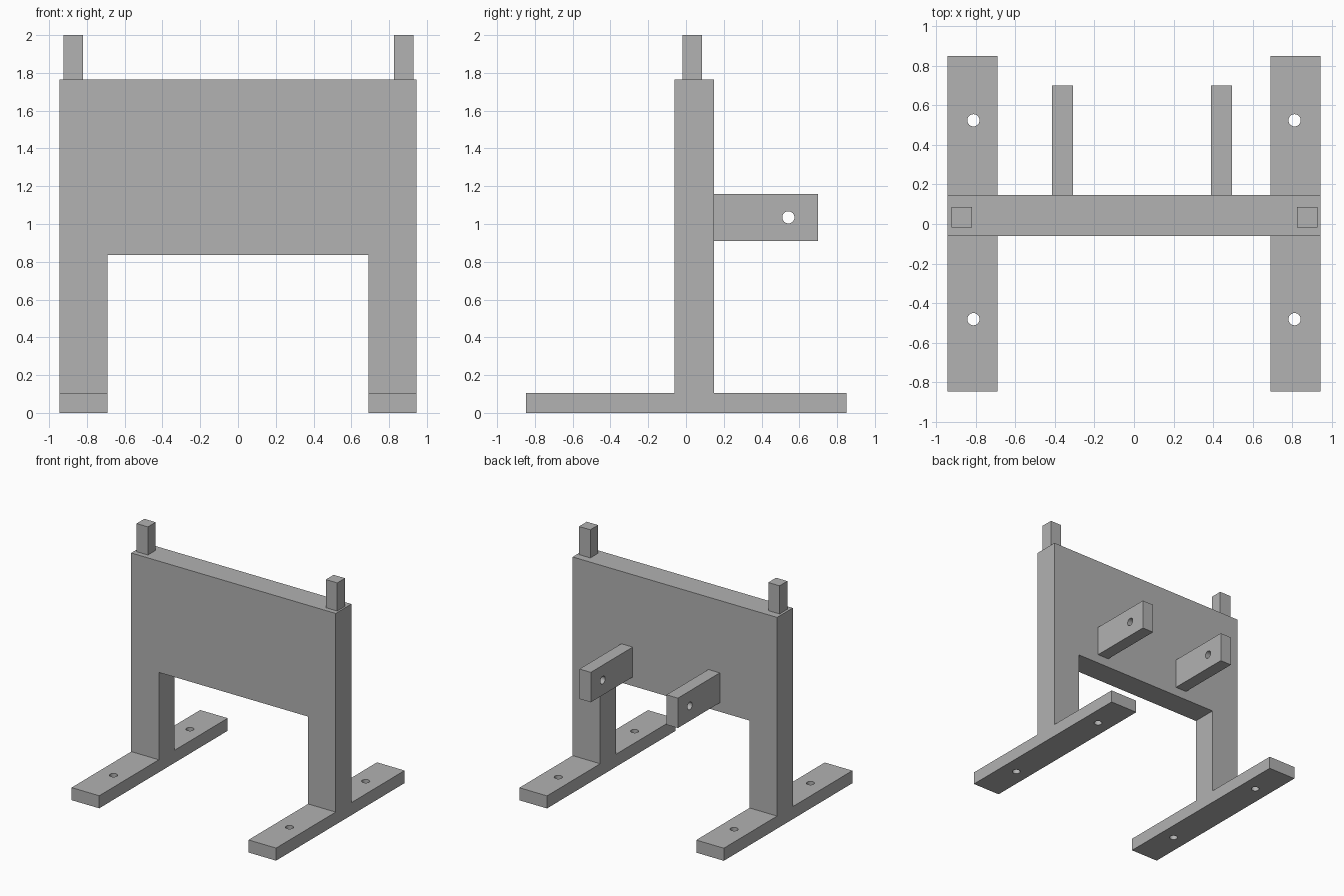
import bpy
import bmesh
from mathutils import Matrix, Vector

cube = bpy.data.objects.get("Cube")
if cube:
    bpy.data.objects.remove(cube, do_unlink=True)

GREY = (0.445, 0.445, 0.445, 1)
grey = bpy.data.materials.new("plain grey")
grey.use_nodes = True
grey.diffuse_color = GREY
grey.node_tree.nodes["Principled BSDF"].inputs["Base Color"].default_value = GREY

HALF = 0.945                     # half width of the stand
INNER = 0.69                     # inner edge of the legs
FRONT, BACK = -0.06, 0.147       # panel thickness
TOP = 1.765


def make_object(name, bm):
    bmesh.ops.recalc_face_normals(bm, faces=bm.faces)
    mesh = bpy.data.meshes.new(name)
    bm.to_mesh(mesh)
    bm.free()
    mesh.materials.append(grey)
    obj = bpy.data.objects.new(name, mesh)
    bpy.context.collection.objects.link(obj)
    return obj


def box(name, low, high):
    low, high = Vector(low), Vector(high)
    bm = bmesh.new()
    place = Matrix.Translation((low + high) / 2) @ Matrix.Diagonal((high - low).to_4d())
    bmesh.ops.create_cube(bm, size=1, matrix=place)
    return make_object(name, bm)


def combine(target, tool, operation):
    """Apply a boolean and remove its tool."""
    mod = target.modifiers.new(operation.lower(), 'BOOLEAN')
    mod.operation, mod.solver, mod.object = operation, 'EXACT', tool
    tool.hide_render = True
    bpy.context.view_layer.objects.active = target
    bpy.ops.object.modifier_apply(modifier=mod.name)
    bpy.data.objects.remove(tool, do_unlink=True)


def drill(target, centre, radius, axis):
    bm = bmesh.new()
    turn = Vector((0, 0, 1)).rotation_difference(Vector(axis)).to_matrix().to_4x4()
    bmesh.ops.create_cone(bm, cap_ends=True, segments=32, radius1=radius,
                          radius2=radius, depth=0.4,
                          matrix=Matrix.Translation(centre) @ turn)
    combine(target, make_object("hole_cutter", bm), 'DIFFERENCE')


# Panel with two legs, extruded from its front outline
outline = [(-HALF, 0), (-INNER, 0), (-INNER, 0.835), (INNER, 0.835),
           (INNER, 0), (HALF, 0), (HALF, TOP), (-HALF, TOP)]
bm = bmesh.new()
face = bm.faces.new([bm.verts.new((x, FRONT, z)) for x, z in outline])
grown = bmesh.ops.extrude_face_region(bm, geom=[face])["geom"]
bmesh.ops.translate(bm, vec=(0, BACK - FRONT, 0),
                    verts=[v for v in grown if isinstance(v, bmesh.types.BMVert)])
frame = make_object("panel_and_feet", bm)

# Feet joined to the legs, each with two bolt holes
for side in (-1, 1):
    edges = sorted((side * INNER, side * HALF))
    foot = box("foot", (edges[0], -0.847, 0), (edges[1], 0.85, 0.105))
    combine(frame, foot, 'UNION')
    for y in (-0.482, 0.525):
        drill(frame, (side * 0.813, y, 0.05), 0.031, (0, 0, 1))

# Square pegs on top and drilled brackets behind
for name, peg_x, bracket_x in (("right", -0.925, -0.415), ("left", 0.825, 0.39)):
    box(name + "_peg", (peg_x, -0.018, TOP), (peg_x + 0.105, 0.085, 2))
    bracket = box(name + "_bracket", (bracket_x, BACK, 0.91),
                  (bracket_x + 0.105, 0.70, 1.16))
    drill(bracket, (bracket_x + 0.05, 0.542, 1.035), 0.032, (1, 0, 0))

# Flat faces with smooth hole walls
for obj in bpy.context.collection.objects:
    if obj.type == 'MESH':
        bpy.ops.object.select_all(action='DESELECT')
        obj.select_set(True)
        bpy.context.view_layer.objects.active = obj
        bpy.ops.object.shade_smooth_by_angle()
